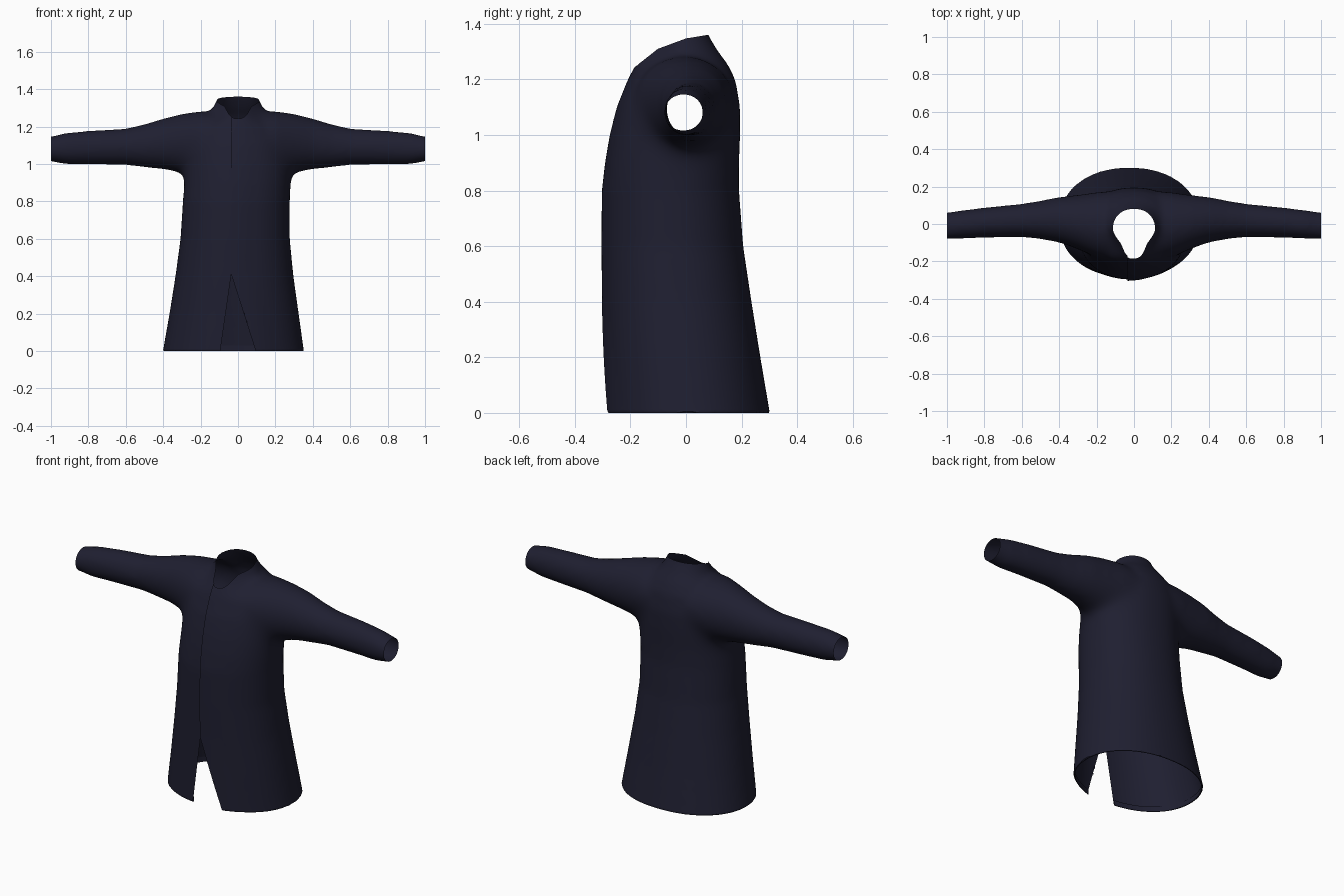
import bpy, bmesh, math
from mathutils import Vector

cube = bpy.data.objects.get("Cube")
if cube:
    bpy.data.objects.remove(cube, do_unlink=True)

SEAM = -0.036      # x of the front closing
APEX = 0.41        # height where the front slit opens
SLIT = 0.095       # half width of the slit at the hem

# torso rings: z, x min, x max, y front, y back
TORSO = [(-0.1, -0.422, 0.373, -0.284, 0.318), (0, -0.402, 0.353, -0.287, 0.302),
         (0.2, -0.367, 0.325, -0.291, 0.268), (0.4, -0.335, 0.297, -0.295, 0.236),
         (0.6, -0.308, 0.277, -0.297, 0.206), (0.8, -0.295, 0.277, -0.296, 0.191),
         (0.9, -0.288, 0.283, -0.285, 0.191), (1, -0.285, 0.285, -0.268, 0.195),
         (1.1, -0.275, 0.275, -0.243, 0.195), (1.2, -0.235, 0.235, -0.203, 0.178),
         (1.26, -0.18, 0.18, -0.172, 0.147), (1.3, -0.134, 0.134, -0.148, 0.116),
         (1.36, -0.106, 0.106, -0.12, 0.08), (1.44, -0.1, 0.1, -0.1, 0.06)]
# sleeve rings: x, z low, z high, y front, y back
SLEEVE = [(0.08, 0.96, 1.28, -0.2, 0.178), (0.2, 0.945, 1.282, -0.18, 0.172),
          (0.3, 0.95, 1.268, -0.138, 0.158), (0.4, 0.97, 1.243, -0.1, 0.146),
          (0.5, 0.983, 1.213, -0.08, 0.124), (0.6, 0.995, 1.19, -0.07, 0.108),
          (0.8, 0.997, 1.178, -0.073, 0.088), (0.92, 0.998, 1.167, -0.079, 0.073),
          (1, 1.014, 1.147, -0.08, 0.062), (1.08, 1.023, 1.137, -0.08, 0.057)]
# collar rim seen from the side: y, z
RIM = [(-0.2, 1.222), (-0.165, 1.257), (-0.1, 1.31), (0, 1.347), (0.08, 1.36)]


def clamp(value):
    return max(0, min(1, value))


def loft(bm, sections, place, sides=48, power=0.93):
    """Closed tube through rounded rings; place(t, u, y) makes the point."""
    rings = []
    for t, u0, u1, y0, y1 in sections:
        ring = []
        for i in range(sides):
            a = math.tau * i / sides
            c, s = math.cos(a), math.sin(a)
            c = math.copysign(abs(c) ** power, c)
            s = math.copysign(abs(s) ** power, s)
            u = (u0 + u1) / 2 + c * (u1 - u0) / 2
            y = (y0 + y1) / 2 + s * (y1 - y0) / 2
            ring.append(bm.verts.new(place(t, u, y)))
        rings.append(ring)
    for a, b in zip(rings, rings[1:]):
        for i in range(sides):
            j = (i + 1) % sides
            bm.faces.new((a[i], a[j], b[j], b[i]))
    bm.faces.new(rings[0])
    bm.faces.new(rings[-1])


def torso_point(z, x, y):
    """Torso narrows to a teardrop at the front of the neck."""
    pinch = clamp((z - 1.2) / 0.08) * clamp((-0.03 - y) / 0.12)
    return x * (1 - 0.5 * pinch), y, z


def cut(bm, point, normal, faces=None, remove=False):
    """Slice the mesh, or only some faces, along a plane."""
    faces = bm.faces[:] if faces is None else faces
    edges = {e for f in faces for e in f.edges}
    verts = {v for f in faces for v in f.verts}
    bmesh.ops.bisect_plane(bm, geom=[*verts, *edges, *faces], dist=1e-5, plane_co=point,
                           plane_no=Vector(normal).normalized(), clear_outer=remove)


def front(bm, low, high):
    return [f for f in bm.faces if f.calc_center_median().y < -0.08
            and low < f.calc_center_median().z < high and abs(f.calc_center_median().x) < 0.2]


def slit_edge(z, side):
    """x of the slit edge on one side at height z."""
    return SEAM + (side * SLIT - SEAM) * max(0, 1 - z / APEX)


# torso and sleeves as closed volumes
bm = bmesh.new()
loft(bm, TORSO, torso_point)
for side in (1, -1):
    loft(bm, SLEEVE, lambda t, u, y: (side * t, y, u), power=1)
bmesh.ops.recalc_face_normals(bm, faces=bm.faces)
mesh = bpy.data.meshes.new("coat_volume")
bm.to_mesh(mesh)
bm.free()
coat = bpy.data.objects.new("coat", mesh)
bpy.context.collection.objects.link(coat)

# fuse into one softly blended skin
fuse = coat.modifiers.new("fuse", "REMESH")
fuse.mode = "VOXEL"
fuse.voxel_size = 0.014
soften = coat.modifiers.new("soften", "SMOOTH")
soften.factor = 0.5
soften.iterations = 14
skin = bpy.data.meshes.new_from_object(
    coat.evaluated_get(bpy.context.evaluated_depsgraph_get()))
coat.modifiers.clear()
coat.data = skin
bpy.data.meshes.remove(mesh)
skin.name = "coat"

bm = bmesh.new()
bm.from_mesh(skin)

# rounder armholes, smoothed over a growing area
for step in range(36):
    reach = 0.06 + 0.004 * step
    near = [v for v in bm.verts if math.hypot(abs(v.co.x) - 0.28, v.co.z - 1.02) < reach]
    bmesh.ops.smooth_vert(bm, verts=near, factor=0.5, use_axis_x=True,
                          use_axis_y=True, use_axis_z=True)

# open hem, cuffs and sloping collar
cut(bm, (0, 0, 0), (0, 0, -1), remove=True)
for side in (1, -1):
    cut(bm, (side, 0, 0), (side, 0, 0), remove=True)
cut(bm, (0, 0, RIM[-1][1]), (0, 0, 1), remove=True)
for (y0, z0), (y1, z1) in zip(RIM, RIM[1:]):
    cut(bm, (0, y0, z0), (0, z0 - z1, y1 - y0), remove=True)

# front closing and slit
cut(bm, (SEAM, 0, 0), (1, 0, 0), front(bm, APEX - 0.03, 2))
for side in (1, -1):
    run = side * SLIT - SEAM
    cut(bm, (SEAM, 0, APEX), (APEX, 0, run), front(bm, -1, APEX + 0.03))
gap = []
for f in front(bm, -1, APEX):
    c = f.calc_center_median()
    if slit_edge(c.z, -1) < c.x < slit_edge(c.z, 1):
        gap.append(f)
bmesh.ops.delete(bm, geom=gap, context="FACES")
seam = [e for e in bm.edges if all(abs(v.co.x - SEAM) < 1e-4 and v.co.y < -0.1
                                   and v.co.z > APEX - 0.01 for v in e.verts)]
bmesh.ops.split_edges(bm, edges=seam)

# lift the overlapping left panel
for v in bm.verts:
    d = v.co.x - slit_edge(v.co.z, 1)
    if v.co.y < -0.1 and -1e-3 < d < 0.12 and v.link_faces:
        mid = sum(f.calc_center_median().x for f in v.link_faces) / len(v.link_faces)
        if mid > slit_edge(v.co.z, 1):
            v.co.y -= 0.008 * (1 - max(d, 0) / 0.12)

# hem rolled under and folded to the inside
cut(bm, (0, 0, 0.012), (0, 0, 1))
rim = [e for e in bm.edges if e.is_boundary and all(v.co.z < 1e-3 for v in e.verts)]
for v in {v for e in rim for v in e.verts}:
    v.co.xy *= 0.988
for inset, rise in ((0.985, 0), (1, 0.03)):
    new = bmesh.ops.extrude_edge_only(bm, edges=rim)["geom"]
    for v in (g for g in new if isinstance(g, bmesh.types.BMVert)):
        v.co = (v.co.x * inset, v.co.y * inset, v.co.z + rise)
    rim = [g for g in new if isinstance(g, bmesh.types.BMEdge)
           and abs(g.verts[0].co.z - g.verts[1].co.z) < 1e-3 and g.is_boundary]

bm.to_mesh(skin)
bm.free()

# dark navy cloth
navy = bpy.data.materials.new("dark_navy_cloth")
navy.use_nodes = True
color = (0.0135, 0.0135, 0.03, 1)
navy.diffuse_color = color
navy.node_tree.nodes["Principled BSDF"].inputs["Base Color"].default_value = color
skin.materials.clear()
skin.materials.append(navy)

bpy.ops.object.select_all(action="DESELECT")
coat.select_set(True)
bpy.context.view_layer.objects.active = coat
bpy.ops.object.shade_smooth_by_angle(angle=math.radians(40))
